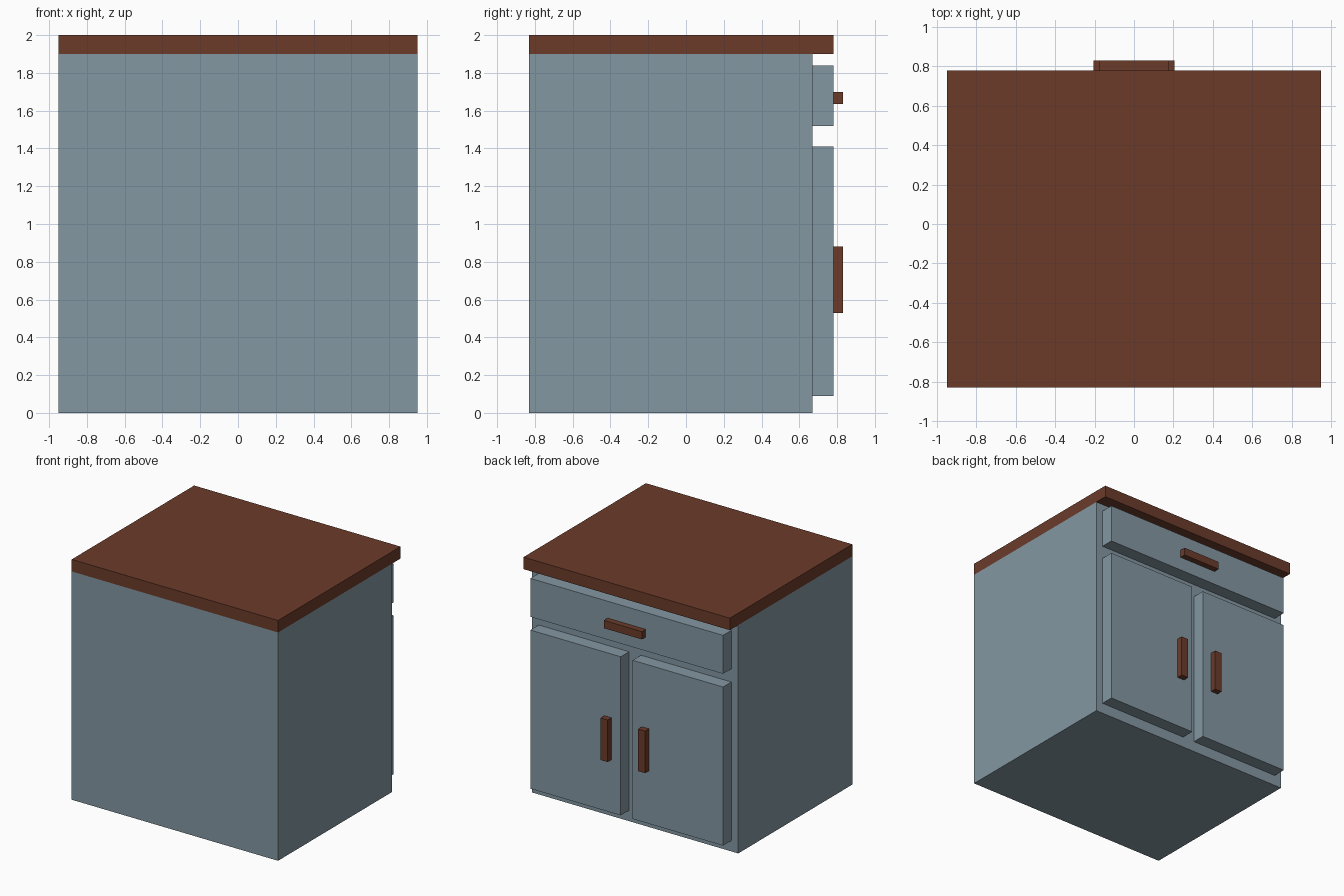
import bpy

if "Cube" in bpy.data.objects:
    bpy.data.objects.remove(bpy.data.objects["Cube"])


def material(name, rgb):
    m = bpy.data.materials.new(name)
    m.diffuse_color = (*rgb, 1)
    m.use_nodes = True
    m.node_tree.nodes["Principled BSDF"].inputs["Base Color"].default_value = m.diffuse_color
    return m


paint = material("blue_grey_paint", (0.23, 0.31, 0.36))
wood = material("brown_wood", (0.147, 0.044, 0.023))


def box(name, x, y, z, mat):
    """Box spanning the (min, max) range on each axis."""
    spans = (x, y, z)
    bpy.ops.mesh.primitive_cube_add(size=1, location=[(a + b) / 2 for a, b in spans])
    ob = bpy.context.object
    ob.name = name
    ob.scale = [b - a for a, b in spans]
    bpy.ops.object.transform_apply(location=False, rotation=False, scale=True)
    ob.data.materials.append(mat)
    return ob


FACE = (0.67, 0.78)   # depth of door and drawer fronts
GRIP = (0.78, 0.83)   # depth of handles

# Carcass and worktop
box("cabinet_body", (-0.95, 0.95), (-0.83, 0.67), (0, 1.9), paint)
box("worktop", (-0.95, 0.95), (-0.83, 0.78), (1.9, 2.0), wood)

# Drawer
box("drawer_front", (-0.887, 0.887), FACE, (1.52, 1.84), paint)
box("drawer_handle", (-0.175, 0.175), GRIP, (1.635, 1.70), wood)

# Pair of doors with upright handles
for side, s in (("left", -1), ("right", 1)):
    box(side + "_door", sorted((s * 0.055, s * 0.887)), FACE, (0.09, 1.41), paint)
    box(side + "_door_handle", sorted((s * 0.14, s * 0.205)), GRIP, (0.53, 0.88), wood)
